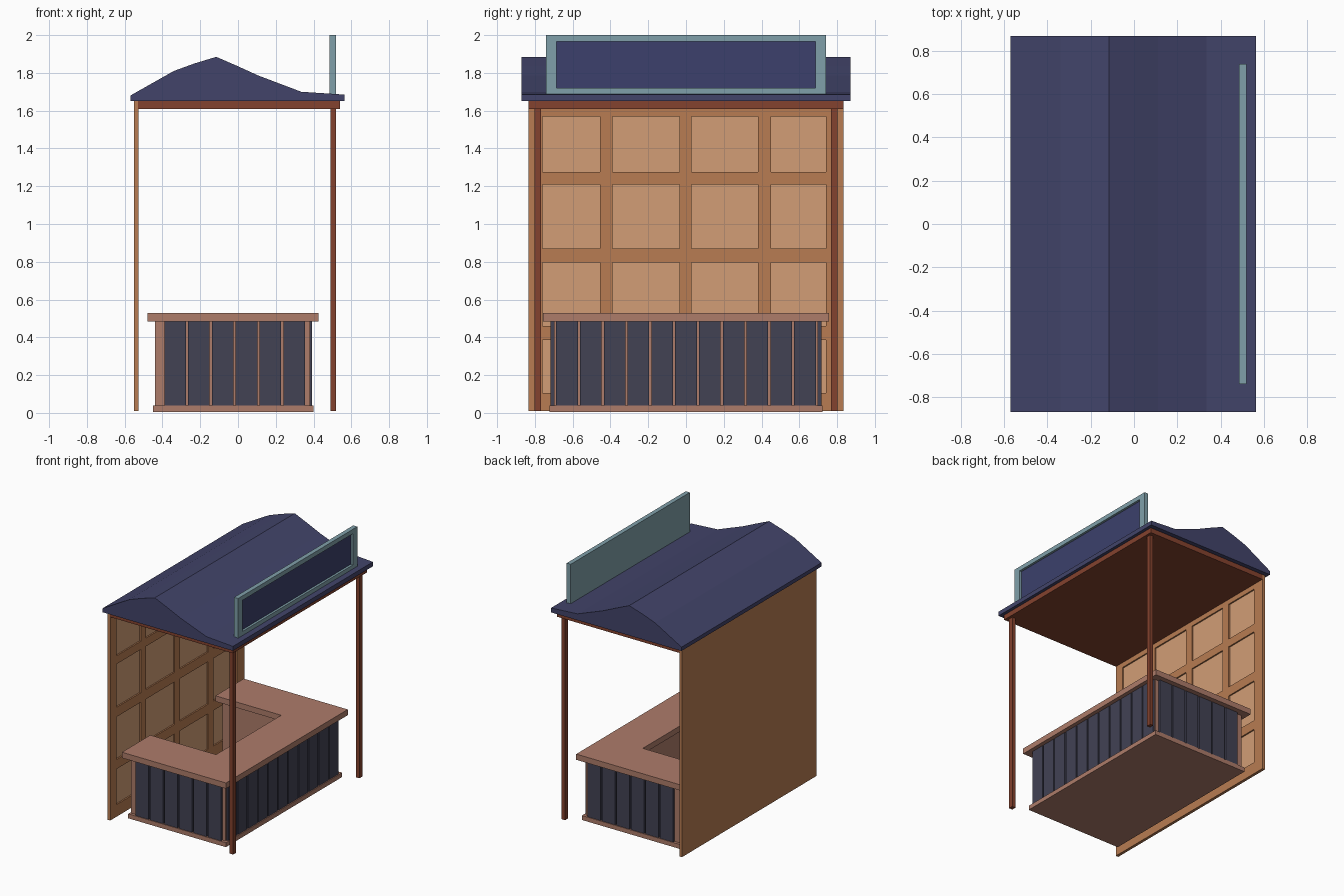
import bpy, bmesh

if "Cube" in bpy.data.objects:
    bpy.data.objects.remove(bpy.data.objects["Cube"])


def material(name, rgb):
    m = bpy.data.materials.new(name)
    lin = [((c / 255 + 0.055) / 1.055) ** 2.4 for c in rgb]
    m.diffuse_color = (*lin, 1)
    m.use_nodes = True
    m.node_tree.nodes["Principled BSDF"].inputs["Base Color"].default_value = m.diffuse_color
    return m


NAVY = material("navy", (66, 68, 106))
SIGN = material("sign_blue", (60, 64, 108))
STEEL = material("pale_steel", (128, 160, 170))
BRICK = material("red_wood", (132, 66, 46))
OAK = material("oak", (184, 124, 82))
TAN = material("tan", (210, 158, 118))
ROSE = material("rose_wood", (174, 124, 106))
DARK = material("dark_slat", (66, 66, 84))


def finish(name, bm, mat):
    bmesh.ops.recalc_face_normals(bm, faces=bm.faces)
    me = bpy.data.meshes.new(name)
    bm.to_mesh(me)
    bm.free()
    me.materials.append(mat)
    ob = bpy.data.objects.new(name, me)
    bpy.context.collection.objects.link(ob)
    return ob


def boxes(name, mat, *ranges):
    """One object made of boxes given as (x0, x1, y0, y1, z0, z1)."""
    bm = bmesh.new()
    for x0, x1, y0, y1, z0, z1 in ranges:
        for v in bmesh.ops.create_cube(bm, size=1)["verts"]:
            v.co = (x1 if v.co.x > 0 else x0,
                    y1 if v.co.y > 0 else y0,
                    z1 if v.co.z > 0 else z0)
    return finish(name, bm, mat)


def extrude(name, mat, points, offset):
    """Prism from a closed outline of 3D points."""
    bm = bmesh.new()
    face = bm.faces.new([bm.verts.new(p) for p in points])
    out = bmesh.ops.extrude_face_region(bm, geom=[face])["geom"]
    bmesh.ops.translate(bm, vec=offset,
                        verts=[v for v in out if isinstance(v, bmesh.types.BMVert)])
    # the starting face must stay as the end cap
    if not face.is_valid or len(bm.faces) < len(points) + 2:
        bm.verts.ensure_lookup_table()
        bm.faces.new(bm.verts[:len(points)])
    return finish(name, bm, mat)


def framed(name, mat, x0, x1, depth, ys, zs):
    """Board with a grid of rectangular recesses on its +x side."""
    y_lines = sorted(v for pair in ys for v in pair)
    z_lines = sorted(v for pair in zs for v in pair)
    parts = [(x0, x1 - depth, y_lines[0], y_lines[-1], z_lines[0], z_lines[-1])]
    for i in range(0, len(y_lines), 2):
        parts.append((x1 - depth, x1, y_lines[i], y_lines[i + 1], z_lines[0], z_lines[-1]))
    for i in range(1, len(y_lines) - 1, 2):
        for j in range(0, len(z_lines), 2):
            parts.append((x1 - depth, x1, y_lines[i], y_lines[i + 1],
                          z_lines[j], z_lines[j + 1]))
    return boxes(name, mat, *parts)


# roof: asymmetric hump profile run along the depth
profile = [(-0.57, 1.65), (-0.57, 1.68), (-0.34, 1.81), (-0.23, 1.85), (-0.115, 1.885),
           (0, 1.835), (0.11, 1.785), (0.335, 1.70), (0.565, 1.685), (0.565, 1.65)]
extrude("roof", NAVY, [(x, -0.87, z) for x, z in profile], (0, 1.74, 0))

# ceiling slab and posts
boxes("ceiling", BRICK, (-0.53, 0.54, -0.835, 0.835, 1.61, 1.65))
for s, side in ((-1, "near"), (1, "far")):
    y = s * 0.785
    boxes(side + "_post", BRICK, (0.49, 0.52, y - 0.018, y + 0.018, 0.01, 1.61))

# coffered back wall with tan panels
framed("back_wall", OAK, -0.55, -0.527, 0.013,
       [(-0.835, -0.76), (-0.455, -0.39), (-0.035, 0.03), (0.38, 0.45), (0.74, 0.835)],
       [(0.01, 0.105), (0.385, 0.46), (0.795, 0.87), (1.21, 1.275), (1.57, 1.65)])
cols = [(-0.76, -0.455), (-0.39, -0.035), (0.03, 0.38), (0.45, 0.74)]
rows = [(0.105, 0.385), (0.46, 0.795), (0.87, 1.21), (1.275, 1.57)]
boxes("wall_panels", TAN, *[(-0.541, -0.538, *c, *r) for c in cols for r in rows])

# sign board with recessed face
framed("sign_frame", STEEL, 0.485, 0.52, 0.02,
       [(-0.74, -0.685), (0.685, 0.74)], [(1.685, 1.72), (1.965, 2.0)])
boxes("sign_face", SIGN, (0.499, 0.502, -0.685, 0.685, 1.72, 1.965))


# U-shaped counter, open towards the wall
def u_shape(name, x0, x1, y, xi, yi, z0, z1):
    pts = [(x0, -y), (x1, -y), (x1, y), (x0, y), (x0, yi), (xi, yi), (xi, -yi), (x0, -yi)]
    return extrude(name, ROSE, [(a, b, z0) for a, b in pts], (0, 0, z1 - z0))


u_shape("counter_top", -0.48, 0.425, 0.757, 0.092, 0.405, 0.485, 0.53)
u_shape("counter_body", -0.44, 0.38, 0.70, 0.122, 0.435, 0.04, 0.485)
boxes("counter_base", ROSE, (-0.45, 0.40, -0.722, 0.722, 0.005, 0.04))

# dark slats on the three outer sides
pitch, gap = 0.126, 0.006
boxes("front_slats", DARK, *[(0.38, 0.393, -0.693 + i * pitch + gap,
                              -0.693 + (i + 1) * pitch - gap, 0.04, 0.485) for i in range(11)])
for s, side in ((-1, "near"), (1, "far")):
    y0, y1 = sorted((s * 0.70, s * 0.717))
    boxes(side + "_slats", DARK, *[(-0.396 + i * pitch + gap, -0.396 + (i + 1) * pitch - gap,
                                    y0, y1, 0.04, 0.485) for i in range(6)])
